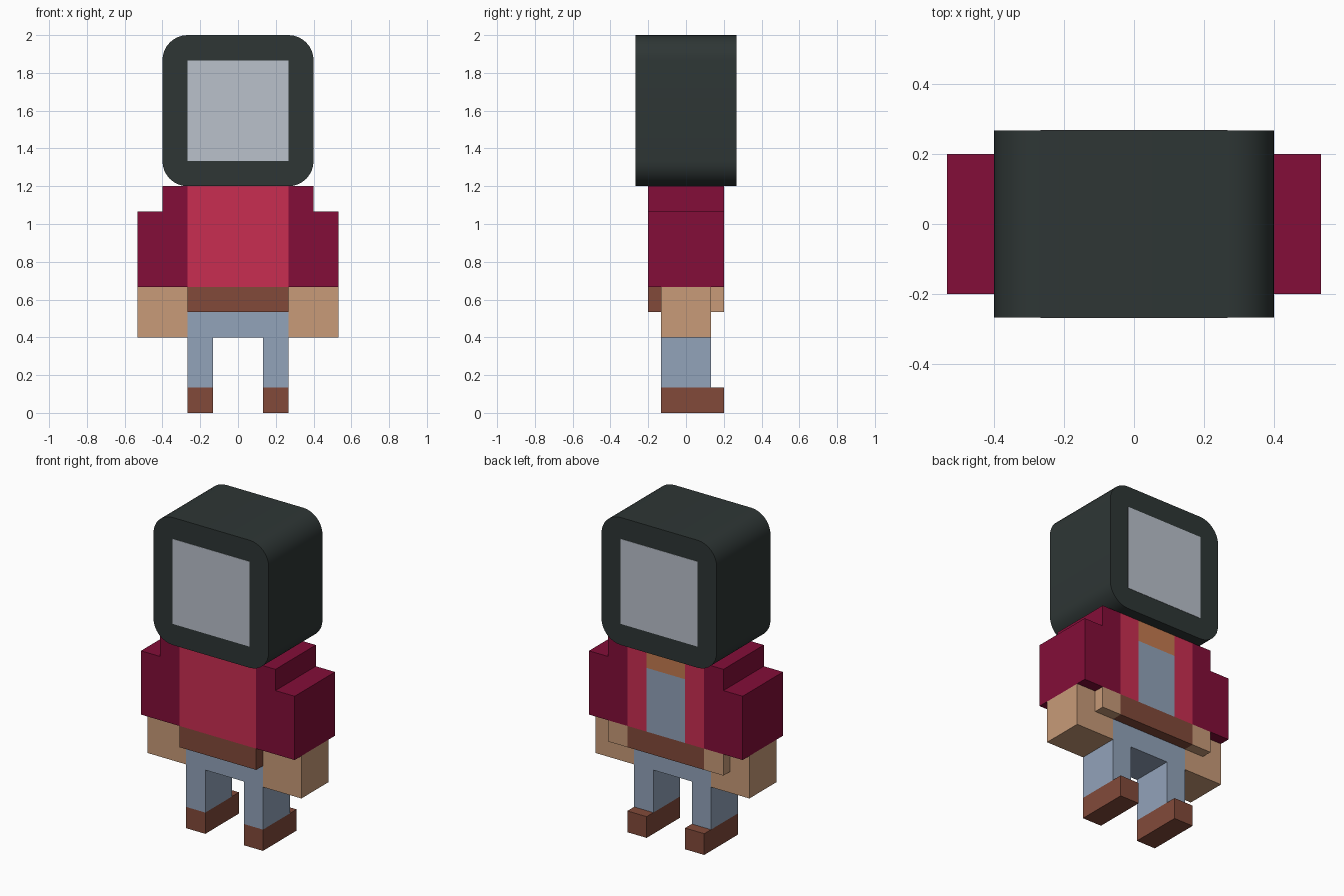
import bpy, bmesh
from mathutils import Vector

cube = bpy.data.objects.get("Cube")
if cube:
    bpy.data.objects.remove(cube, do_unlink=True)

U = 2 / 30  # one block unit


def material(name, hex_code):
    def linear(i):
        c = int(hex_code[i:i + 2], 16) / 255
        return c / 12.92 if c <= 0.04045 else ((c + 0.055) / 1.055) ** 2.4
    colour = (linear(0), linear(2), linear(4), 1)
    m = bpy.data.materials.new(name)
    m.use_nodes = True
    m.diffuse_color = colour
    m.node_tree.nodes["Principled BSDF"].inputs["Base Color"].default_value = colour
    return m


CASING = material("dark casing", "2e3635")
SCREEN = material("pale screen", "bac1cb")
RED = material("bright red", "c92d51")
CRIMSON = material("dark crimson", "830d38")
SKIN = material("tan skin", "c89b78")
NECK = material("orange brown", "c47a50")
LEATHER = material("brown leather", "824a3a")
BLUE = material("grey blue", "92a3ba")


def finish(name, bm, *mats):
    bmesh.ops.recalc_face_normals(bm, faces=bm.faces[:])
    mesh = bpy.data.meshes.new(name)
    bm.to_mesh(mesh)
    bm.free()
    for m in mats:
        mesh.materials.append(m)
    ob = bpy.data.objects.new(name, mesh)
    bpy.context.collection.objects.link(ob)
    return ob


def box_mesh(x, y, z):
    """Box from (min, max) ranges in block units."""
    bm = bmesh.new()
    bmesh.ops.create_cube(bm, size=1)
    for v in bm.verts:
        v.co = Vector([(lo + hi) / 2 + c * (hi - lo)
                       for (lo, hi), c in zip((x, y, z), v.co)]) * U
    return bm


def box(name, mat, x, y, z):
    return finish(name, box_mesh(x, y, z), mat)


def extrude(name, mat, profile, y0, y1):
    """Extrude an (x, z) outline along y."""
    bm = bmesh.new()
    face = bm.faces.new([bm.verts.new((x * U, y0 * U, z * U)) for x, z in profile])
    moved = bmesh.ops.extrude_face_region(bm, geom=[face])["geom"]
    bmesh.ops.translate(bm, vec=(0, (y1 - y0) * U, 0),
                        verts=[g for g in moved if isinstance(g, bmesh.types.BMVert)])
    return finish(name, bm, mat)


# Head: casing with rounded long edges
bm = box_mesh((-6, 6), (-4, 4), (18, 30))
long_edges = [e for e in bm.edges if abs(e.verts[0].co.y - e.verts[1].co.y) > U]
bmesh.ops.bevel(bm, geom=long_edges, offset=2 * U, segments=8, profile=0.5, affect='EDGES')
head = finish("head_casing", bm, CASING)
bpy.ops.object.select_all(action='DESELECT')
head.select_set(True)
bpy.context.view_layer.objects.active = head
bpy.ops.object.shade_smooth_by_angle()

# Screens on both ends of the casing
box("front_screen", SCREEN, (-4, 4), (-4.03, -3.97), (20, 28))
box("back_screen", SCREEN, (-4, 4), (3.97, 4.03), (20, 28))

# Torso: red jacket, with an open panel on the +y side showing shirt and neck
bm = box_mesh((-4, 4), (-3, 3), (10, 18))
for co, no in (((-2 * U, 0, 0), (1, 0, 0)), ((2 * U, 0, 0), (1, 0, 0)),
               ((0, 0, 16 * U), (0, 0, 1))):
    bmesh.ops.bisect_plane(bm, geom=bm.verts[:] + bm.edges[:] + bm.faces[:],
                           plane_co=co, plane_no=no)
for f in bm.faces:
    c = f.calc_center_median() / U
    if c.y > 2.9 and abs(c.x) < 2:
        f.material_index = 2 if c.z > 16 else 1
finish("torso", bm, RED, BLUE, NECK)

# Belt and hips
box("belt", LEATHER, (-4, 4), (-3, 3), (8, 10))
box("hips", BLUE, (-4, 4), (-2, 2), (6, 8))

# Limbs on both sides
for side, s in (("left", 1), ("right", -1)):
    def span(a, b):
        return (a, b) if s > 0 else (-b, -a)
    steps = [(4, 10), (8, 10), (8, 16), (6, 16), (6, 18), (4, 18)]
    extrude(side + "_sleeve", CRIMSON, [(s * x, z) for x, z in steps], -3, 3)
    box(side + "_hand", SKIN, span(4, 8), (-2, 2), (6, 10))
    box(side + "_thumb", SKIN, span(4, 6), (2, 3), (8, 10))
    box(side + "_leg", BLUE, span(2, 4), (-2, 2), (2, 6))
    box(side + "_shoe", LEATHER, span(2, 4), (-2, 3), (0, 2))
